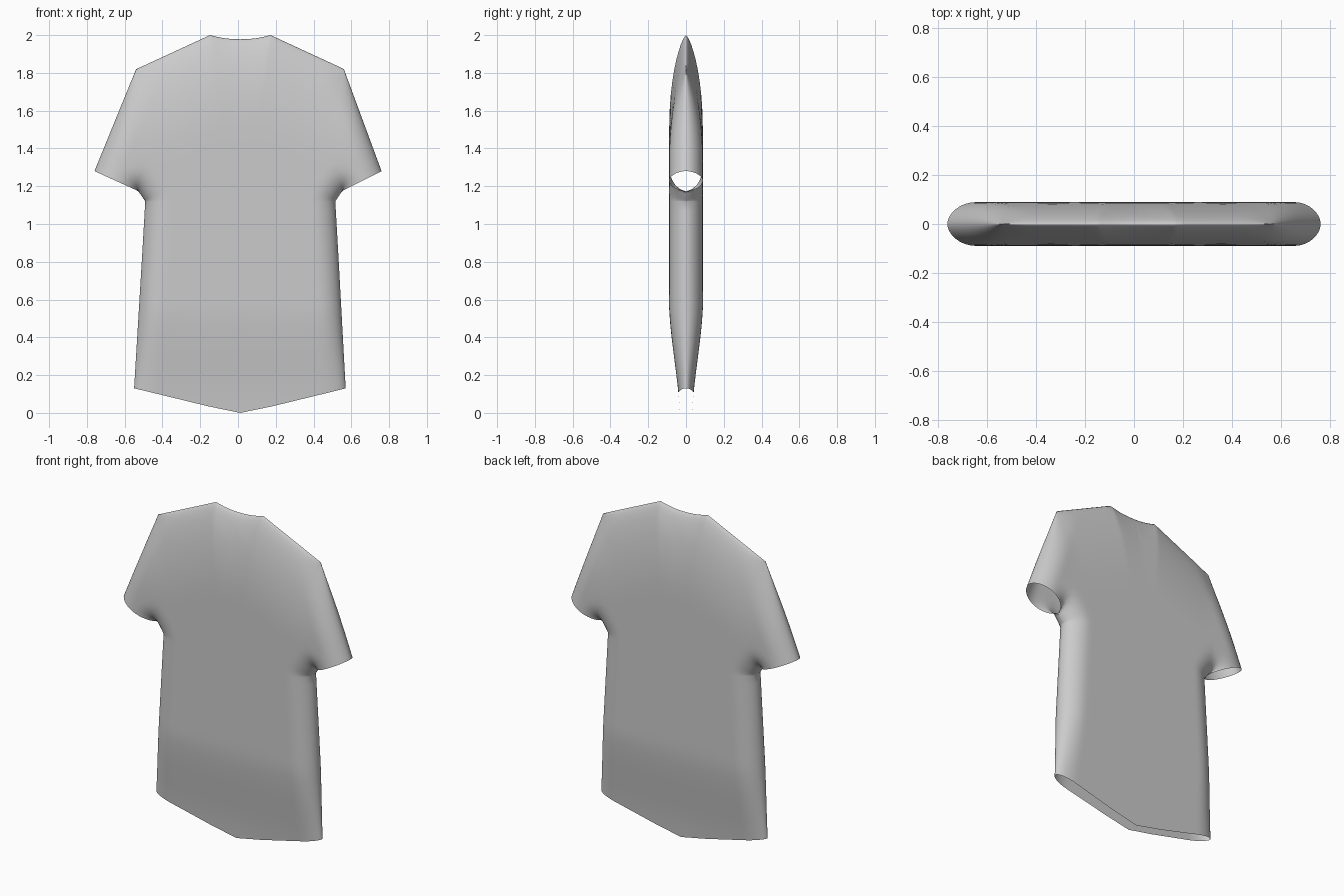
import bpy, bmesh, math
from mathutils import Vector

if "Cube" in bpy.data.objects:
    bpy.data.objects.remove(bpy.data.objects["Cube"])

N = 20            # grid steps per panel
H = 0.089         # half thickness of the puffed shirt

# Pattern points of one half (x, z)
hem_mid, hem_in, hem_out = (0, 0), (0.17, 0.035), (0.56, 0.13)
chest_mid, chest_in, armpit = (0, 1.12), (0.16, 1.12), (0.503, 1.12)
neck_mid, neck, shoulder = (0, 1.978), (0.16, 2.0), (0.55, 1.82)
cuff_in, cuff_out = (0.54, 1.175), (0.76, 1.28)

top_seam = [neck_mid, neck, shoulder]
side_seams = [[hem_out, armpit, cuff_in], [shoulder, cuff_out]]


def lin(t):
    return t


def cosine(t):
    return (1 - math.cos(math.pi * t)) / 2


def ease_out(t):
    return 1 - (1 - t) ** 2


# Panels: bottom-left, bottom-right, top-right, top-left, u spacing, v spacing
panels = [
    (hem_mid, hem_in, chest_in, chest_mid, lin, lin),
    (hem_in, hem_out, armpit, chest_in, ease_out, lin),
    (chest_mid, chest_in, neck, neck_mid, lin, cosine),
    (chest_in, armpit, shoulder, neck, ease_out, cosine),
    (armpit, cuff_in, cuff_out, shoulder, lin, cosine),
]


def seam_distance(p, line):
    best = 9.0
    for a, b in zip(line, line[1:]):
        a, b = Vector(a), Vector(b)
        d = b - a
        t = min(1, max(0, (p - a).dot(d) / d.length_squared))
        best = min(best, (p - a - d * t).length)
    return best


def puff(d, radius, power):
    k = 1 - min(1, d / radius)
    return (1 - k * k) ** power if k < 1 else 0.0


def half_depth(p):
    top = puff(seam_distance(p, top_seam), 0.48, 0.7)
    side = puff(min(seam_distance(p, s) for s in side_seams), 0.125, 0.55)
    k = min(1, max(0, p.y / 0.55))
    hem = 0.36 + 0.64 * (0.5 * k + 0.5 * k * k * (3 - 2 * k))
    return H * top * side * hem


bm = bmesh.new()
for a, b, c, d, fu, fv in panels:
    a, b, c, d = map(Vector, (a, b, c, d))
    pts = []
    for j in range(N + 1):
        v = fv(j / N)
        for i in range(N + 1):
            u = fu(i / N)
            pts.append(a.lerp(b, u).lerp(d.lerp(c, u), v))
    # front and back, right and left halves of the panel
    for sx in (1, -1):
        for sy in (1, -1):
            verts = []
            for p in pts:
                shift = 0.012 * min(1, (0.76 - p.x) / 0.24)   # slight lean to the right
                scoop = 0.006 * math.sin(math.pi * p.x / 0.16) if p.x < 0.16 and p.y > 1.9 else 0
                verts.append(bm.verts.new((sx * p.x + shift, sy * half_depth(p), p.y - scoop)))
            for j in range(N):
                for i in range(N):
                    k = j * (N + 1) + i
                    q = [verts[k], verts[k + 1], verts[k + N + 2], verts[k + N + 1]]
                    bm.faces.new(q if sx * sy < 0 else q[::-1])

# Sew the panels together along the seams; hem and cuffs stay open
bmesh.ops.remove_doubles(bm, verts=bm.verts, dist=0.0002)
for f in bm.faces:
    f.smooth = True

mesh = bpy.data.meshes.new("shirt")
bm.to_mesh(mesh)
bm.free()
shirt = bpy.data.objects.new("shirt", mesh)
bpy.context.collection.objects.link(shirt)
